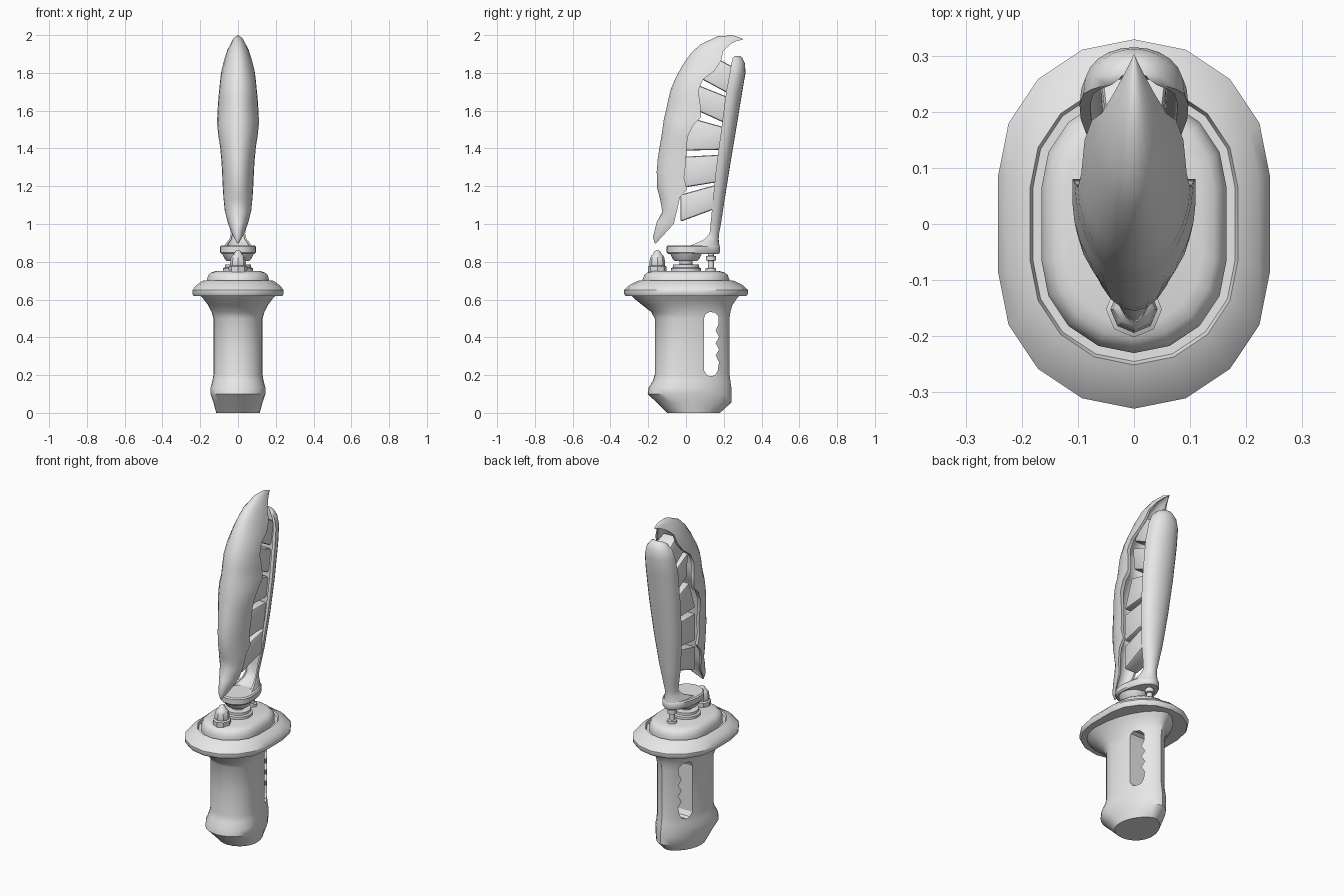
import bpy, bmesh, math

mat = bpy.data.materials.new("light_grey")
mat.diffuse_color = (0.8, 0.8, 0.8, 1)


def finish(name, bm, angle=40):
    bmesh.ops.recalc_face_normals(bm, faces=bm.faces)
    me = bpy.data.meshes.new(name)
    bm.to_mesh(me)
    bm.free()
    ob = bpy.data.objects.new(name, me)
    bpy.context.collection.objects.link(ob)
    me.materials.append(mat)
    bpy.ops.object.select_all(action='DESELECT')
    bpy.context.view_layer.objects.active = ob
    ob.select_set(True)
    if angle:
        bpy.ops.object.shade_smooth_by_angle(angle=math.radians(angle))
    return ob


def loft(name, rings, angle=40):
    """Skin a stack of equal-length rings and cap both ends."""
    bm = bmesh.new()
    vs = [[bm.verts.new(p) for p in r] for r in rings]
    n = len(rings[0])
    for a, b in zip(vs, vs[1:]):
        for i in range(n):
            j = (i + 1) % n
            bm.faces.new((a[i], a[j], b[j], b[i]))
    bm.faces.new(vs[0][::-1])
    bm.faces.new(vs[-1])
    return finish(name, bm, angle)


def stadium(z, r, shift):
    """16-sided circle split in two along y."""
    pts = []
    for k in range(16):
        a = k * math.pi / 8
        x, y = r * math.cos(a), r * math.sin(a)
        if k in (0, 8):
            s = shift if k else -shift
            pts += [(x, s, z), (x, -s, z)]
        else:
            pts.append((x, y + math.copysign(shift, y), z))
    return pts


def egg(z, w, yf, yb, n=28, power=1.0):
    """Round front, longer and slimmer back."""
    c = yf + min(w, (yb - yf) / 2)
    pts = []
    for k in range(n):
        a = 2 * math.pi * k / n
        s, q = math.sin(a), math.cos(a)
        x = w * math.copysign(abs(s) ** (power if q > 0 else 1), s)
        pts.append((x, c + q * ((yb - c) if q > 0 else (c - yf)), z))
    return pts


def turned(name, y, profile, n=16):
    return loft(name, [[(r * math.cos(2 * math.pi * k / n), y + r * math.sin(2 * math.pi * k / n), z)
                        for k in range(n)] for z, r in profile])


def shell(name, stations, hollow, power, n=12):
    """Crescent sections: (outer y, outer z, rim y, rim z, half width)."""
    rings = []
    for fy, fz, by, bz, w in stations:
        def pt(t, ws, ds):
            d = ds * max(math.sin(t), 0) ** power
            return (w * ws * math.cos(t), by + (fy - by) * d, bz + (fz - bz) * d)
        ts = [math.pi * k / n for k in range(n + 1)]
        rings.append([pt(t, 1, 1) for t in ts] + [pt(t, .8, hollow) for t in ts[::-1]])
    return loft(name, rings, 50)


def prism(name, outline, half, bevel=0.0):
    """Side outline (y, z) extruded along x; half widths may vary per point."""
    bm = bmesh.new()
    hs = half if isinstance(half, (list, tuple)) else [half] * len(outline)
    a = [bm.verts.new((-h, y, z)) for (y, z), h in zip(outline, hs)]
    b = [bm.verts.new((h, y, z)) for (y, z), h in zip(outline, hs)]
    bm.faces.new(a)
    bm.faces.new(b[::-1])
    for i in range(len(a)):
        j = (i + 1) % len(a)
        bm.faces.new((a[i], a[j], b[j], b[i]))
    if bevel:
        bmesh.ops.bevel(bm, geom=bm.edges[:], offset=bevel, segments=2, affect='EDGES', profile=.5)
    return finish(name, bm, 40 if bevel else 0)


# Handle with pommel and flare
handle = loft("handle", [egg(z, w, f, b, power=1.25) for z, w, f, b in (
    (0, .115, -.10, .18), (.055, .13, -.155, .24), (.1, .145, -.203, .24),
    (.135, .145, -.197, .24), (.17, .135, -.175, .235), (.205, .13, -.165, .23),
    (.35, .13, -.165, .23), (.5, .13, -.165, .23), (.535, .14, -.185, .235),
    (.57, .158, -.23, .245), (.6, .18, -.268, .265), (.63, .205, -.30, .29))], 35)

# Grip slot with finger bumps
slot = [(.11, .20), (.13, .193), (.155, .20), (.168, .225), (.172, .25)]
slot += [(.166 + .009 * math.cos(k * math.pi), .27 + k * .033) for k in range(6)]
slot += [(.172, .47), (.172, .51), (.155, .53), (.125, .535), (.105, .525), (.095, .50), (.095, .225)]
cutter = prism("slot_cutter", slot, .4)
cutter.hide_render = True
cutter.hide_set(True)
mod = handle.modifiers.new("slot", 'BOOLEAN')
mod.object = cutter
mod.operation = 'DIFFERENCE'
mod.solver = 'EXACT'

# Guard and top plate
loft("guard", [stadium(*s) for s in (
    (.62, .17, .08), (.62, .236, .085), (.632, .242, .087), (.65, .242, .087), (.675, .222, .08),
    (.695, .195, .068), (.70, .185, .066), (.685, .18, .065), (.685, .12, .06))])
loft("top_plate", [stadium(*s) for s in (
    (.67, .165, .065), (.705, .165, .065), (.73, .157, .064), (.743, .143, .062), (.75, .12, .06))])

# Knob, pedestal, support peg
turned("front_knob", -.152, [(.74, .048), (.775, .05), (.78, .04), (.79, .042), (.82, .038),
                             (.835, .03), (.84, .022), (.855, .016), (.862, .004)], 8)
turned("pedestal", 0, [(.74, .08), (.765, .08), (.77, .07), (.785, .07), (.787, .035), (.803, .035),
                       (.805, .06), (.815, .07), (.845, .085)])
turned("support_peg", .132, [(.74, .028), (.765, .028), (.767, .016), (.805, .016), (.807, .026),
                             (.83, .026), (.832, .015), (.85, .015)], 12)
loft("carrier_disc", [egg(*s) for s in (
    (.842, .088, -.095, .175), (.85, .095, -.102, .18), (.88, .095, -.102, .18),
    (.887, .088, -.095, .175))])

# Rear spoon-shaped blade
shell("rear_blade", [(f, z, b, z, w) for z, f, b, w in (
    (.88, .178, .01, .075), (.897, .175, .05, .065), (.92, .173, .10, .045), (.95, .175, .125, .038),
    (1.0, .185, .13, .046), (1.1, .20, .14, .064), (1.3, .232, .16, .085), (1.5, .265, .187, .095),
    (1.7, .298, .213, .097), (1.8, .315, .232, .09), (1.85, .312, .24, .075),
    (1.88, .298, .248, .05), (1.89, .285, .26, .03))], .3, .8)

# Front claw blade with a scalloped rim and hooked tip
shell("claw_blade", (
    (-.165, .897, -.16, .897, .003), (-.175, .93, -.12, .94, .028), (-.155, 1.01, -.065, 1.0, .052),
    (-.125, 1.065, -.048, 1.07, .07), (-.138, 1.135, -.032, 1.14, .077), (-.154, 1.195, .005, 1.183, .08),
    (-.155, 1.28, -.01, 1.245, .083), (-.15, 1.34, 0, 1.325, .087), (-.138, 1.42, .003, 1.41, .095),
    (-.127, 1.485, .01, 1.465, .104), (-.117, 1.555, .04, 1.525, .11), (-.106, 1.6, .08, 1.565, .11),
    (-.095, 1.655, .075, 1.64, .106), (-.08, 1.715, .065, 1.705, .1), (-.053, 1.777, .09, 1.765, .094),
    (-.016, 1.845, .15, 1.81, .088), (.027, 1.905, .185, 1.862, .075), (.075, 1.95, .197, 1.915, .058),
    (.17, 1.995, .235, 1.952, .035), (.25, 1.998, .27, 1.97, .016), (.302, 1.98, .298, 1.975, .002)), .45, 1.1)

# Wedge teeth between the blades: (claw top, rear top, rear bottom, claw bottom)
teeth = (((.15, 1.885), (.27, 1.82), (.235, 1.685), (.05, 1.785)),
         ((.04, 1.745), (.24, 1.665), (.215, 1.53), (.05, 1.605)),
         ((.03, 1.56), (.21, 1.51), (.19, 1.393), (-.03, 1.388)),
         ((-.03, 1.355), (.19, 1.367), (.17, 1.222), (-.03, 1.19)),
         ((-.03, 1.155), (.17, 1.21), (.155, 1.08), (-.03, 1.012)))
for i, quad in enumerate(teeth):
    prism(f"tooth_{i + 1}", quad, (.045, .06, .06, .045), .012)
